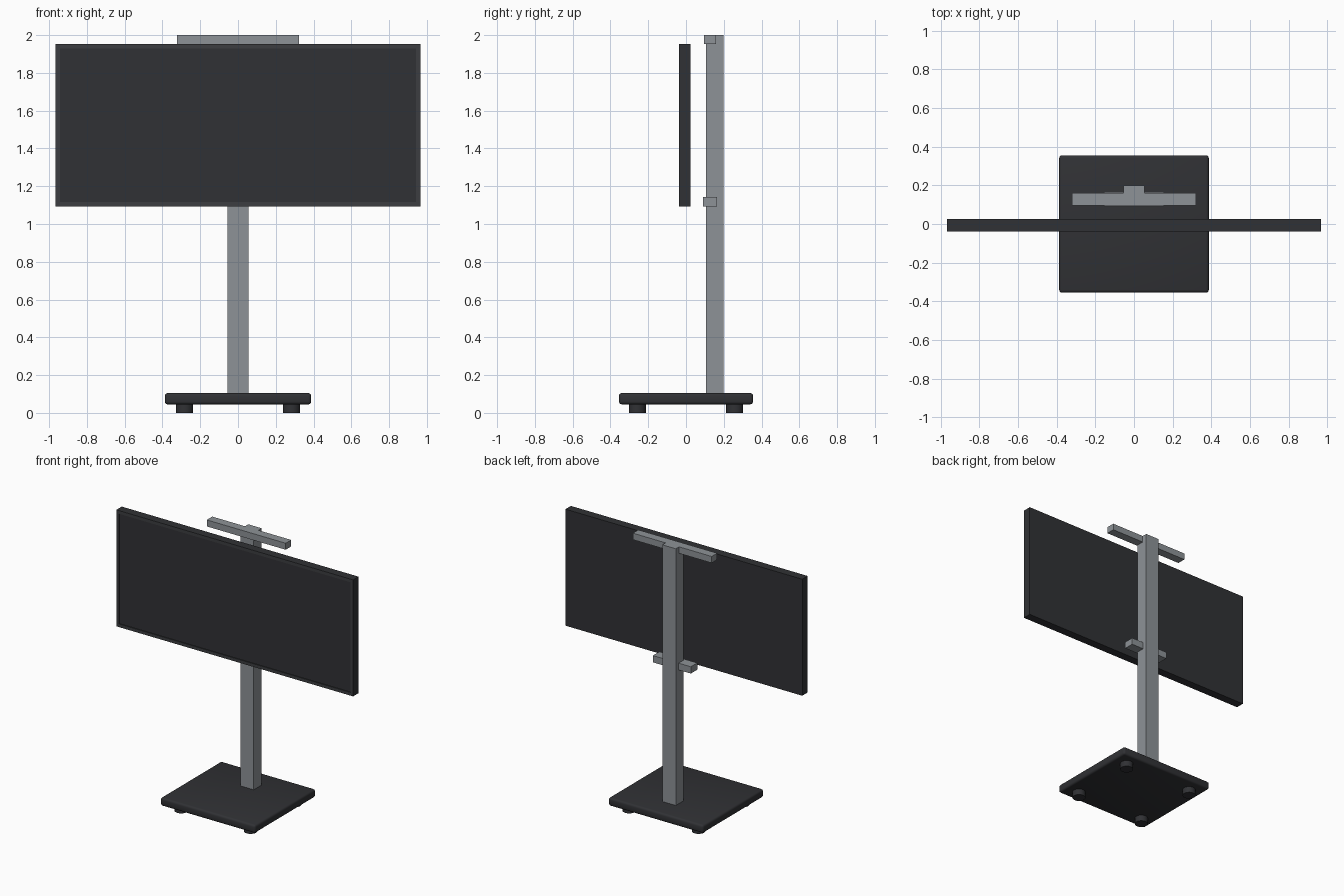
import bpy, bmesh

if "Cube" in bpy.data.objects:
    bpy.data.objects.remove(bpy.data.objects["Cube"])


def material(name, rgb):
    m = bpy.data.materials.new(name)
    m.diffuse_color = (*rgb, 1)
    m.use_nodes = True
    m.node_tree.nodes["Principled BSDF"].inputs["Base Color"].default_value = m.diffuse_color
    return m


STEEL = material("steel_grey", (0.27, 0.29, 0.31))
DARK = material("dark_plastic", (0.03, 0.031, 0.035))
BEZEL = material("bezel_plastic", (0.045, 0.047, 0.052))


def finish(name, bm, mat):
    me = bpy.data.meshes.new(name)
    bm.to_mesh(me)
    bm.free()
    me.materials.append(mat)
    ob = bpy.data.objects.new(name, me)
    bpy.context.collection.objects.link(ob)
    return ob


def box_bm(x, y, z):
    """Box mesh from (min, max) pairs."""
    bm = bmesh.new()
    bmesh.ops.create_cube(bm, size=1)
    for v in bm.verts:
        v.co = [(lo + hi) / 2 + c * (hi - lo)
                for c, (lo, hi) in zip(v.co, (x, y, z))]
    return bm


def smooth(ob, angle=0.6):
    bpy.ops.object.select_all(action='DESELECT')
    ob.select_set(True)
    bpy.context.view_layer.objects.active = ob
    bpy.ops.object.shade_smooth_by_angle(angle=angle)


# Base plate with rounded edges
bm = box_bm((-0.387, 0.387), (-0.355, 0.355), (0.045, 0.105))
bmesh.ops.bevel(bm, geom=bm.edges[:], offset=0.015, segments=3,
                profile=0.5, affect='EDGES')
smooth(finish("base_plate", bm, DARK))

# Round feet
for sx, side in ((-1, "left"), (1, "right")):
    for sy, end in ((-1, "front"), (1, "back")):
        bm = bmesh.new()
        bmesh.ops.create_cone(bm, cap_ends=True, segments=32,
                              radius1=0.045, radius2=0.045, depth=0.05)
        bmesh.ops.translate(bm, verts=bm.verts,
                            vec=(sx * 0.283, sy * 0.258, 0.025))
        smooth(finish(f"foot_{end}_{side}", bm, DARK))

# Column and the two mounting bars
finish("column", box_bm((-0.055, 0.055), (0.105, 0.198), (0.1, 2.0)), STEEL)
finish("top_bar", box_bm((-0.322, 0.322), (0.096, 0.16), (1.952, 2.0)), STEEL)
finish("lower_bar", box_bm((-0.155, 0.155), (0.09, 0.165), (1.093, 1.143)), STEEL)

# Screen housing: front face inset to a rim, then pushed in slightly
bm = box_bm((-0.967, 0.967), (-0.038, 0.025), (1.093, 1.953))
bm.normal_update()
front = min(bm.faces, key=lambda f: f.calc_center_median().y)
rim = bmesh.ops.inset_region(bm, faces=[front], thickness=0.033)["faces"]
inner = bmesh.ops.inset_region(bm, faces=[front], thickness=0.001, depth=-0.005)["faces"]
screen = finish("screen_housing", bm, DARK)

# Lighter rim around the display
screen.data.materials.append(BEZEL)
for p in screen.data.polygons:
    c = p.center
    if c.y < -0.037 and (abs(c.x) > 0.9 or abs(c.z - 1.523) > 0.38):
        p.material_index = 1
